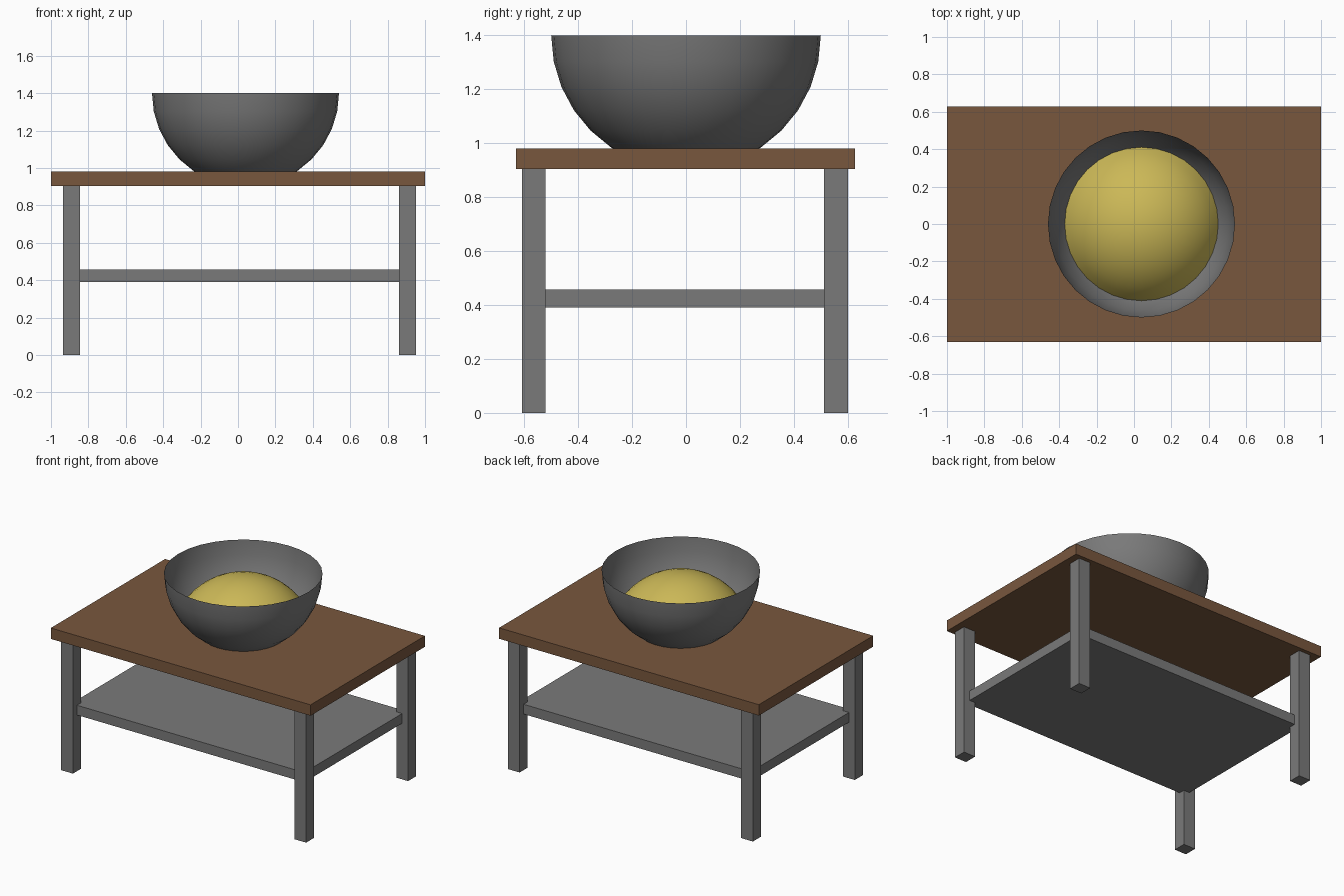
import bpy, bmesh, math

if "Cube" in bpy.data.objects:
    bpy.data.objects.remove(bpy.data.objects["Cube"])


def material(name, rgb):
    m = bpy.data.materials.new(name)
    m.diffuse_color = (*rgb, 1.0)
    m.use_nodes = True
    m.node_tree.nodes["Principled BSDF"].inputs["Base Color"].default_value = m.diffuse_color
    return m


BROWN = material("brown wood", (0.190, 0.096, 0.048))
GREY = material("grey", (0.195, 0.195, 0.195))
YELLOW = material("yellow", (0.60, 0.48, 0.095))


def finish(name, bm, mat):
    mesh = bpy.data.meshes.new(name)
    bm.to_mesh(mesh)
    bm.free()
    obj = bpy.data.objects.new(name, mesh)
    mesh.materials.append(mat)
    bpy.context.collection.objects.link(obj)
    return obj


def box(name, x, y, z, mat):
    """Box from (min, max) pairs along each axis."""
    bm = bmesh.new()
    bmesh.ops.create_cube(bm, size=1)
    for v in bm.verts:
        for i, (lo, hi) in enumerate((x, y, z)):
            v.co[i] = hi if v.co[i] > 0 else lo
    return finish(name, bm, mat)


def revolve(name, profile, centre, mat, segments=32):
    """Smooth open surface from (radius, z) points; the last one is the pole."""
    bm = bmesh.new()
    rings = []
    for r, z in profile[:-1]:
        rings.append([bm.verts.new((centre[0] + r * math.cos(2 * math.pi * i / segments),
                                    centre[1] + r * math.sin(2 * math.pi * i / segments), z))
                      for i in range(segments)])
    pole = bm.verts.new((*centre, profile[-1][1]))
    for i in range(segments):
        j = (i + 1) % segments
        for a, b in zip(rings, rings[1:]):
            bm.faces.new((a[i], a[j], b[j], b[i]))
        bm.faces.new((rings[-1][i], rings[-1][j], pole))
    # Normals follow the profile: outwards for a dome and for a bowl
    rising = profile[-1][1] > profile[0][1]
    for f in bm.faces:
        f.smooth = True
        f.normal_update()
        if (f.normal.z > 0) != rising:
            f.normal_flip()
    return finish(name, bm, mat)


# Table top, shelf and legs
box("table_top", (-1.0, 1.0), (-0.63, 0.627), (0.904, 0.98), BROWN)
box("shelf", (-0.89, 0.905), (-0.563, 0.556), (0.39, 0.458), GREY)
for side, x in (("left", -0.89), ("right", 0.906)):
    for end, y in (("front", -0.565), ("back", 0.556)):
        box(f"{end}_{side}_leg", (x - 0.045, x + 0.045), (y - 0.044, y + 0.044),
            (0.0, 0.91), GREY)

# Bowl: open half sphere sunk a little into the table top
CENTRE = (0.04, 0.0)
steps = [math.radians(11.25 * i) for i in range(9)]
revolve("bowl", [(0.5 * math.cos(a), max(0.91, 1.4 - 0.5 * math.sin(a))) for a in steps],
        CENTRE, GREY)

# Bowl contents: rounded mound that meets the bowl wall
steps = [math.radians(62 * (1 - i / 8)) for i in range(9)]
revolve("bowl_contents", [(0.465 * math.sin(a), 0.9 + 0.465 * math.cos(a)) for a in steps],
        CENTRE, YELLOW)
